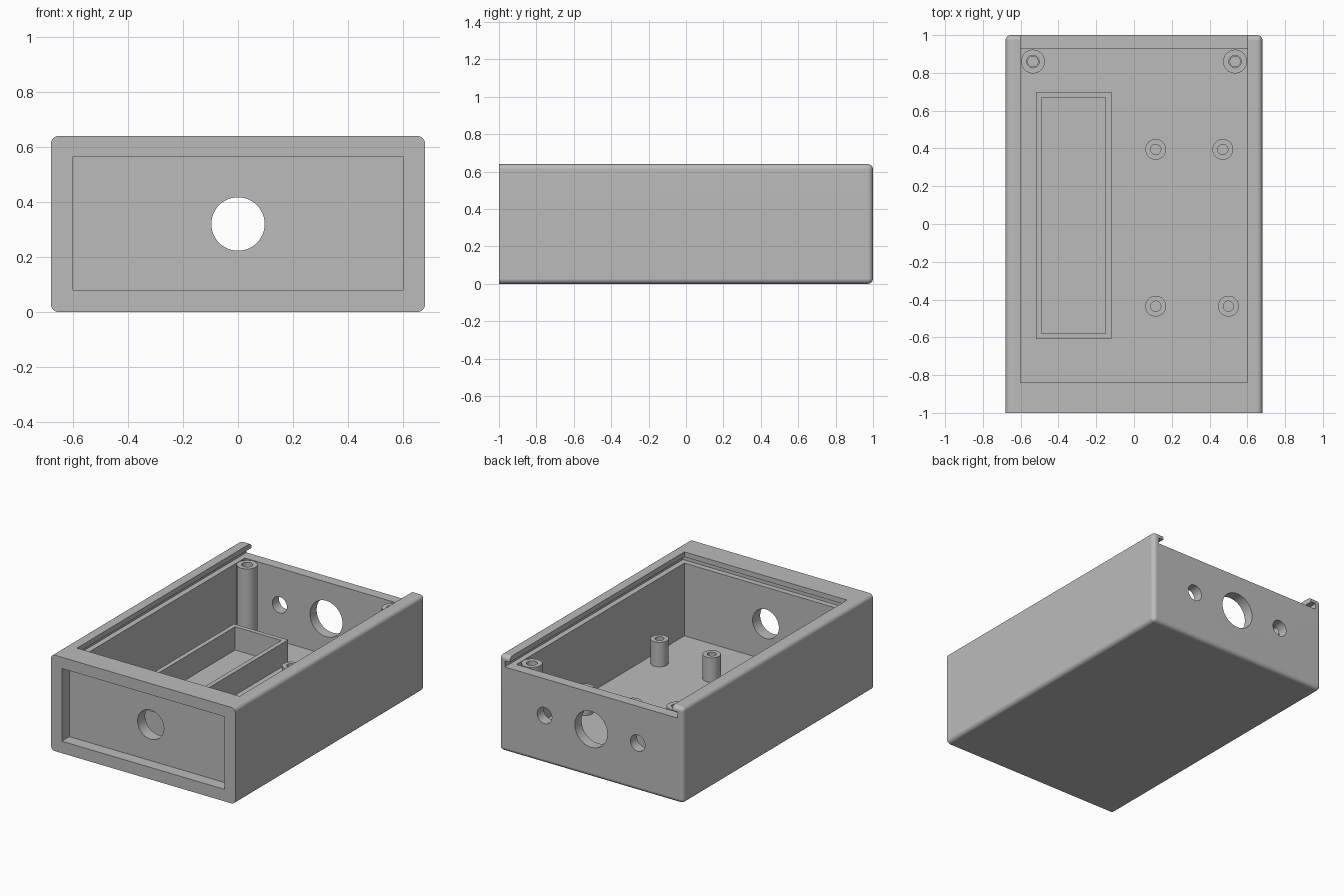
import bpy, bmesh, math
from mathutils import Matrix, Vector

cube = bpy.data.objects.get("Cube")
if cube:
    bpy.data.objects.remove(cube, do_unlink=True)

grey = bpy.data.materials.new("plain grey")
grey.use_nodes = True
grey.diffuse_color = (0.5, 0.5, 0.5, 1)
grey.node_tree.nodes["Principled BSDF"].inputs["Base Color"].default_value = grey.diffuse_color

FLOOR, SHELF, MID = 0.08, 0.565, 0.32


def make(name, bm):
    bmesh.ops.recalc_face_normals(bm, faces=bm.faces)
    mesh = bpy.data.meshes.new(name)
    bm.to_mesh(mesh)
    bm.free()
    mesh.materials.append(grey)
    obj = bpy.data.objects.new(name, mesh)
    bpy.context.collection.objects.link(obj)
    return obj


def box_mesh(lo, hi):
    lo, hi = Vector(lo), Vector(hi)
    bm = bmesh.new()
    bmesh.ops.create_cube(bm, size=1, matrix=Matrix.Translation((lo + hi) / 2) @ Matrix.Diagonal((*(hi - lo), 1)))
    return bm


def box(name, lo, hi):
    return make(name, box_mesh(lo, hi))


def bore(name, x, y, radius, depth):
    # cylinder lying along y, for the wall holes
    bm = bmesh.new()
    place = Matrix.Translation((x, y, MID)) @ Matrix.Rotation(math.pi / 2, 4, 'X')
    bmesh.ops.create_cone(bm, cap_ends=True, segments=64, radius1=radius, radius2=radius, depth=depth, matrix=place)
    return make(name, bm)


def activate(obj):
    bpy.ops.object.select_all(action='DESELECT')
    obj.select_set(True)
    bpy.context.view_layer.objects.active = obj


def cut(obj, cutter):
    cutter.hide_render = True
    activate(obj)
    mod = obj.modifiers.new("cut", 'BOOLEAN')
    mod.operation, mod.solver, mod.object = 'DIFFERENCE', 'EXACT', cutter
    bpy.ops.object.modifier_apply(modifier=mod.name)
    bpy.data.objects.remove(cutter, do_unlink=True)


def smooth(obj):
    activate(obj)
    bpy.ops.object.shade_smooth_by_angle(angle=math.radians(30))
    mod = obj.modifiers.new("flat_normals", 'WEIGHTED_NORMAL')
    mod.keep_sharp = True


def lathe(name, x, y, profile):
    # closed (radius, height) outline turned about a vertical axis
    bm = bmesh.new()
    verts = [bm.verts.new((r, 0, z)) for r, z in profile]
    edges = [bm.edges.new((a, b)) for a, b in zip(verts, verts[1:])]
    bmesh.ops.spin(bm, geom=verts + edges, cent=(0, 0, 0), axis=(0, 0, 1), angle=math.tau, steps=40, use_duplicate=False)
    bmesh.ops.remove_doubles(bm, verts=bm.verts, dist=0.0001)
    bmesh.ops.translate(bm, verts=bm.verts, vec=(x, y, 0))
    smooth(make(name, bm))


# case body: every edge is rounded except those around the flat front
bm = box_mesh((-0.68, -1, 0), (0.68, 1, 0.64))
edges = [e for e in bm.edges if not all(v.co.y < -0.9 for v in e.verts)]
bmesh.ops.bevel(bm, geom=edges, offset=0.028, segments=6, profile=0.5, affect='EDGES')
body = make("case_body", bm)

# inner space, lid groove open at the back, lid opening, front panel recess
cut(body, box("inner_space", (-0.6, -0.84, FLOOR), (0.6, 0.93, SHELF + 0.015)))
cut(body, box("lid_groove", (-0.637, -0.877, SHELF), (0.637, 1.1, 0.606)))
cut(body, box("lid_opening", (-0.6, -0.84, 0.59), (0.6, 1.1, 0.8)))
cut(body, box("front_recess", (-0.6, -1.1, FLOOR), (0.6, -0.92, SHELF)))

# round holes through the front and back walls
cut(body, bore("front_hole", 0, -0.88, 0.097, 0.2))
cut(body, bore("back_hole", 0, 0.97, 0.12, 0.2))
for side in (-1, 1):
    cut(body, bore("small_back_hole", side * 0.344, 0.97, 0.054, 0.2))
smooth(body)

# battery tray: four thin walls on the floor
tray = box("tray", (-0.52, -0.61, FLOOR - 0.02), (-0.12, 0.7, 0.235))
cut(tray, box("tray_space", (-0.49, -0.58, 0), (-0.15, 0.67, 0.4)))

# short board standoffs with pilot holes
for i, (x, y) in enumerate([(0.115, 0.395), (0.47, 0.395), (0.115, -0.435), (0.5, -0.435)]):
    lathe(f"standoff_{i + 1}", x, y, [(0.055, FLOOR - 0.02), (0.055, 0.243), (0.027, 0.243), (0.027, FLOOR - 0.02)])

# tall screw posts in the back corners, with a blind stepped hole
for label, x in (("left", 0.535), ("right", -0.535)):
    lathe(f"{label}_screw_post", x, 0.86, [
        (0.063, FLOOR - 0.02), (0.063, SHELF), (0.033, SHELF), (0.033, SHELF - 0.03),
        (0.027, SHELF - 0.03), (0.027, 0.3), (0, 0.3)])
